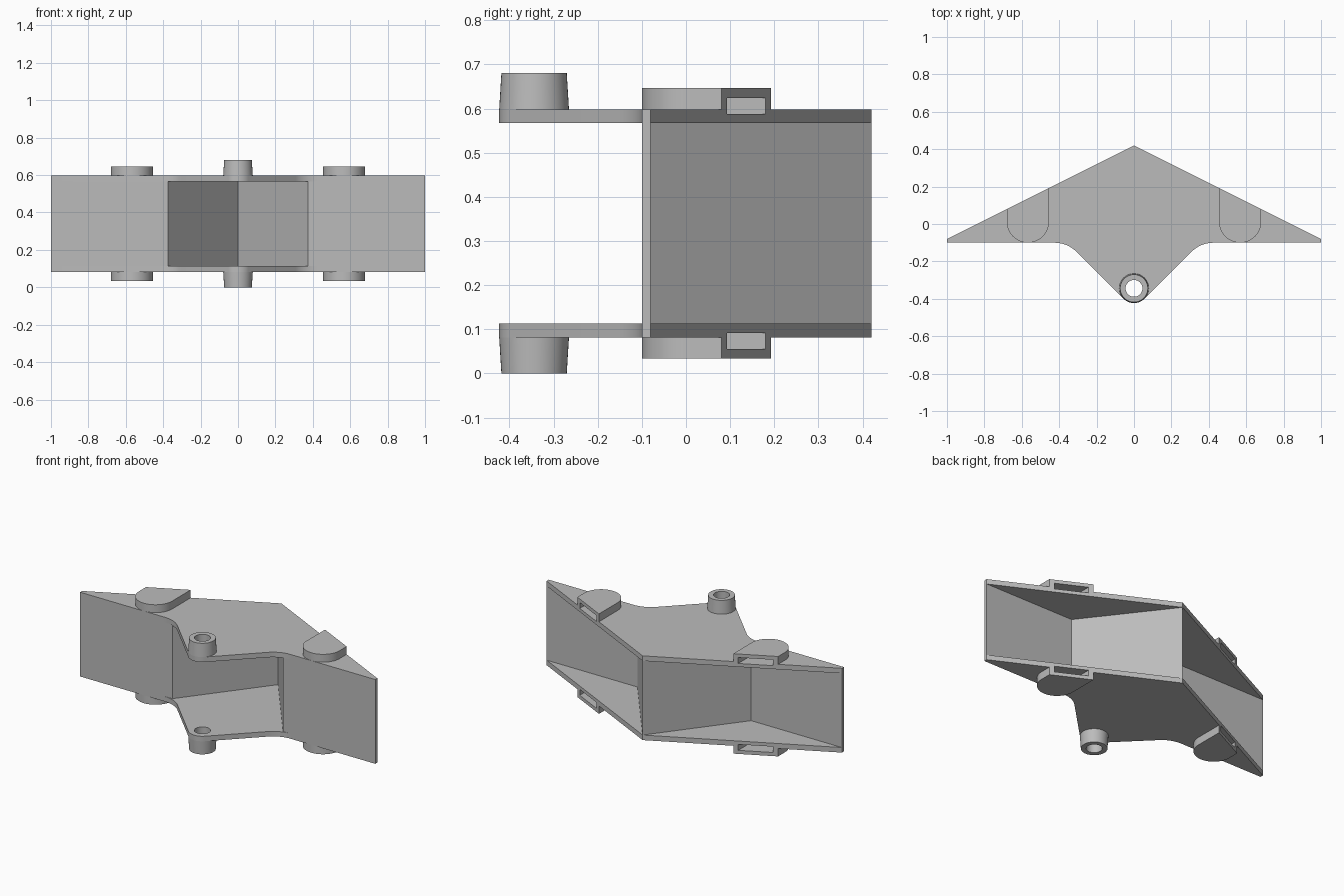
import bpy, bmesh
from math import sin, cos, radians, tan

if "Cube" in bpy.data.objects:
    bpy.data.objects.remove(bpy.data.objects["Cube"], do_unlink=True)

grey = bpy.data.materials.new("plain grey")
grey.use_nodes = True
grey.diffuse_color = (0.5, 0.5, 0.5, 1)
grey.node_tree.nodes["Principled BSDF"].inputs["Base Color"].default_value = (0.5, 0.5, 0.5, 1)

MID = 0.34                 # height of the mirror plane between both plates
PIN_Y, PIN_R = -0.344, 0.079


def arc(cx, cy, r, a0, a1, n=16):
    angles = [radians(a0 + (a1 - a0) * i / n) for i in range(n + 1)]
    return [(cx + r * cos(a), cy + r * sin(a)) for a in angles]


def flip_x(points):
    return [(-x, y) for x, y in reversed(points)]


def prism(name, points, z0, z1, top_points=None):
    """Closed solid from an outline, optionally with a different top outline."""
    bm = bmesh.new()
    low = [bm.verts.new((x, y, z0)) for x, y in points]
    high = [bm.verts.new((x, y, z1)) for x, y in top_points or points]
    bm.faces.new(low)
    bm.faces.new(high)
    for i in range(len(low)):
        j = (i + 1) % len(low)
        bm.faces.new((low[i], low[j], high[j], high[i]))
    bmesh.ops.recalc_face_normals(bm, faces=bm.faces)
    mesh = bpy.data.meshes.new(name)
    bm.to_mesh(mesh)
    bm.free()
    mesh.materials.append(grey)
    ob = bpy.data.objects.new(name, mesh)
    bpy.context.collection.objects.link(ob)
    return ob


def activate(ob):
    bpy.ops.object.select_all(action="DESELECT")
    ob.select_set(True)
    bpy.context.view_layer.objects.active = ob


def cut(ob, cutters):
    activate(ob)
    for cutter in cutters:
        mod = ob.modifiers.new("cut", "BOOLEAN")
        mod.operation, mod.solver, mod.object = "DIFFERENCE", "EXACT", cutter
        bpy.ops.object.modifier_apply(modifier=mod.name)


def smooth(ob):
    activate(ob)
    bpy.ops.object.shade_smooth_by_angle(angle=radians(30))


# Front walls and the V-shaped inner wall, as one folded strip
front_half = [(0.375, -0.1), (1, -0.1), (1, -0.08), (0.385, -0.08)]
prism("folded_wall", [(0, 0.388)] + front_half + [(0, 0.42)] + flip_x(front_half),
      0.113, 0.567)

# Plate outline: rounded nose, 45 degree flank, concave fillet, pointed wing
corner = PIN_R * 2 ** 0.5 - PIN_Y - 0.1
reach = 0.07
fillet_r = reach / tan(radians(22.5))
right_edge = (arc(0, PIN_Y, PIN_R, -90, -45, 8)
              + arc(corner + reach, -0.1 - fillet_r, fillet_r, 135, 90, 10)
              + [(1, -0.1), (1, -0.08)])
plate_outline = right_edge + [(0, 0.42)] + flip_x(right_edge)[:-1]

# Clip outline: round front, back cut along the wing slope
LEFT, RIGHT = 0.455, 0.68
CX, CR = (LEFT + RIGHT) / 2, (RIGHT - LEFT) / 2
clip_outline = (arc(CX, CR - 0.1, CR, 180, 360, 24)
                + [(RIGHT, 0.42 - RIGHT / 2), (LEFT, 0.42 - LEFT / 2)])
pocket_r = CR - 0.025
pocket_outline = (arc(CX, CR - 0.1, pocket_r, 180, 360, 24)
                  + [(CX + pocket_r, 0.3), (CX - pocket_r, 0.3)])

hole = prism("pin_hole_cutter", arc(0, PIN_Y, 0.045, 0, 348.75, 31), -0.2, 0.9)
cutters = [hole]

for level, s in (("upper", 1), ("lower", -1)):
    def z(height):
        return MID + s * (height - MID)

    plate = prism(level + "_plate", plate_outline, z(0.567), z(0.598))
    boss = prism(level + "_pin_boss", arc(0, PIN_Y, PIN_R, 0, 352.5, 47), z(0.598), z(0.68),
                 arc(0, PIN_Y, 0.074, 0, 352.5, 47))
    cut(boss, [hole])
    smooth(boss)

    pockets = []
    for side, flip in (("left", False), ("right", True)):
        outline = flip_x(clip_outline) if flip else clip_outline
        inner = flip_x(pocket_outline) if flip else pocket_outline
        pocket = prism(f"{level}_{side}_pocket_cutter", inner, z(0.588), z(0.624))
        clip = prism(f"{level}_{side}_clip", outline, z(0.598), z(0.646))
        cut(clip, [pocket])
        smooth(clip)
        pockets.append(pocket)
    cut(plate, [hole] + pockets)
    smooth(plate)
    cutters += pockets

# The cutters have done their work
for cutter in cutters:
    bpy.data.objects.remove(cutter, do_unlink=True)
